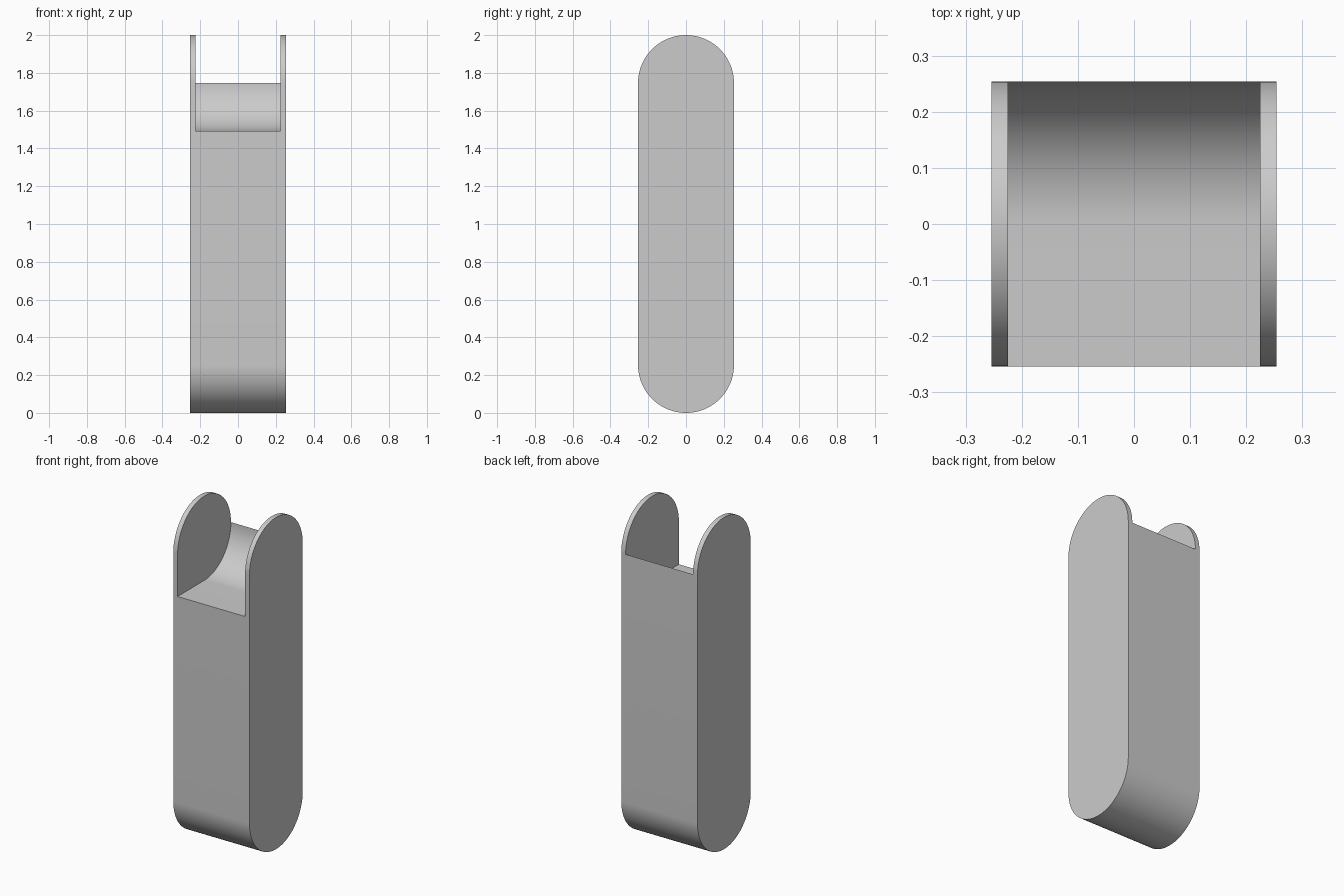
import bpy
import bmesh
from math import cos, sin, pi

RADIUS = 0.254       # half depth, and radius of every rounded end
HALF_WIDTH = 0.254
SLOT_HALF = 0.225    # inner faces of the two side cheeks
TOP_Z = 2 - RADIUS   # centre height of the upper rounding
STEPS = 24           # segments per quarter circle

if "Cube" in bpy.data.objects:
    bpy.data.objects.remove(bpy.data.objects["Cube"], do_unlink=True)


def arc(z, start, end):
    """Points (y, z) on a circle centred on y = 0, angles in quarter turns."""
    n = STEPS * abs(end - start)
    angles = [(start + (end - start) * i / n) * pi / 2 for i in range(n + 1)]
    return [(RADIUS * cos(a), z + RADIUS * sin(a)) for a in angles]


# Side outlines: lower body, rounded cheek top and scooped slot floor
front_lip = (-RADIUS, TOP_Z - RADIUS)
back_lip = (RADIUS, TOP_Z)
lower = [front_lip] + arc(RADIUS, -2, 0) + [back_lip]
cheek = arc(TOP_Z, 0, 2) + [front_lip]
scoop = [front_lip] + arc(TOP_Z, -1, 0)

bm = bmesh.new()
verts = {}


def vert(x, point):
    key = (x, round(point[0], 5), round(point[1], 5))
    if key not in verts:
        verts[key] = bm.verts.new(key)
    return verts[key]


def strip(path, x0, x1):
    for a, b in zip(path, path[1:]):
        bm.faces.new([vert(x0, a), vert(x1, a), vert(x1, b), vert(x0, b)])


def cap(x, path):
    bm.faces.new([vert(x, p) for p in path])


# Outer skin across the whole width
stations = [-HALF_WIDTH, -SLOT_HALF, SLOT_HALF, HALF_WIDTH]
for x0, x1 in zip(stations, stations[1:]):
    strip(lower, x0, x1)

# Slot floor between the cheeks
strip(scoop, -SLOT_HALF, SLOT_HALF)

# Cheeks: rounded rim, outer side and inner side
for side in (-1, 1):
    strip(cheek, side * SLOT_HALF, side * HALF_WIDTH)
    cap(side * HALF_WIDTH, lower + cheek[1:-1])
    cap(side * SLOT_HALF, cheek + scoop[1:-1])

bmesh.ops.recalc_face_normals(bm, faces=bm.faces)
mesh = bpy.data.meshes.new("slotted_body")
bm.to_mesh(mesh)
bm.free()

# Plain grey finish
grey = bpy.data.materials.new("light_grey")
grey.use_nodes = True
colour = (0.6, 0.6, 0.6, 1)
grey.diffuse_color = colour
grey.node_tree.nodes["Principled BSDF"].inputs["Base Color"].default_value = colour
mesh.materials.append(grey)

body = bpy.data.objects.new("slotted_body", mesh)
bpy.context.collection.objects.link(body)
bpy.ops.object.select_all(action="DESELECT")
body.select_set(True)
bpy.context.view_layer.objects.active = body
bpy.ops.object.shade_smooth_by_angle(angle=pi / 6)
